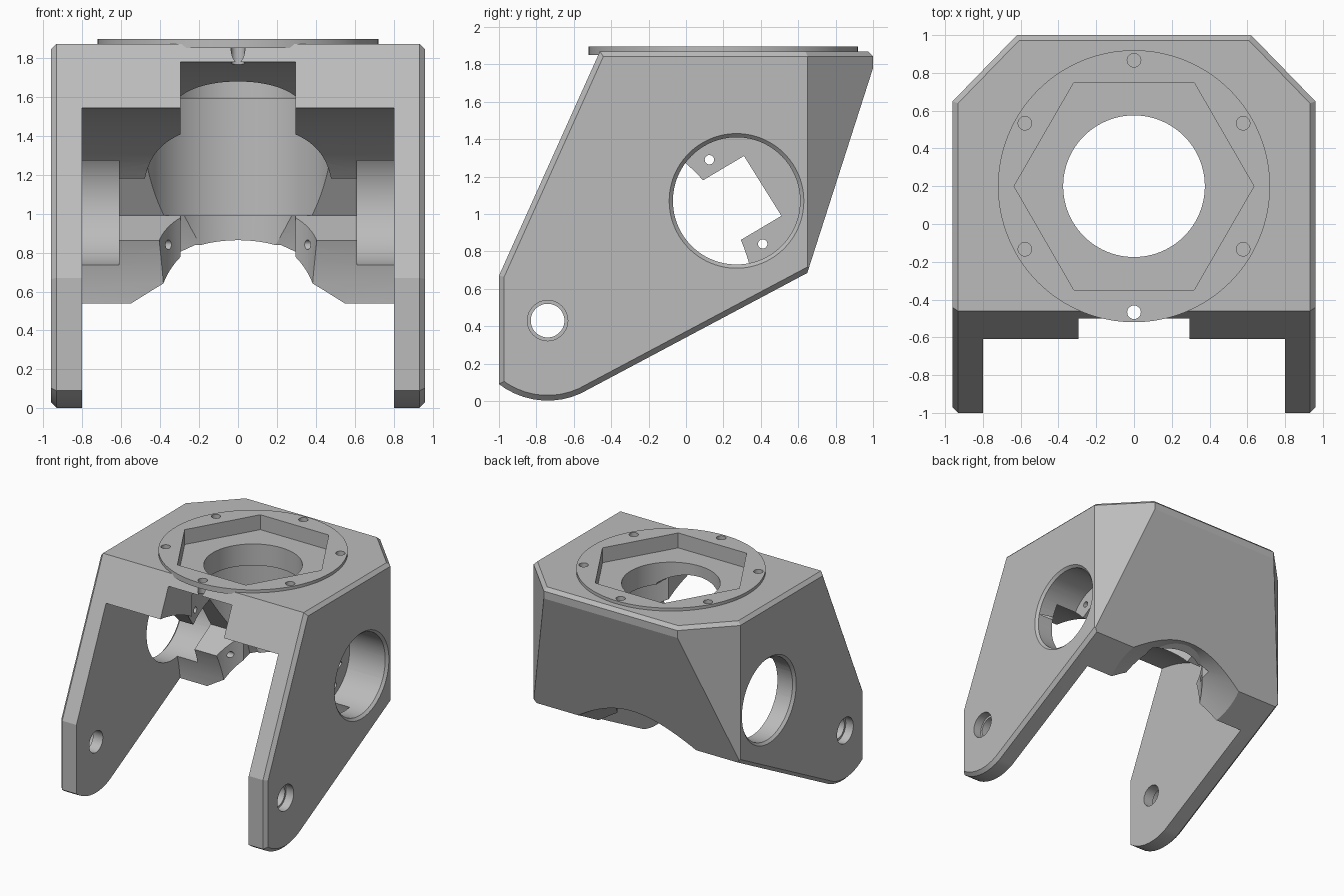
import bpy, bmesh, math
from mathutils import Vector

cube = bpy.data.objects.get("Cube")
if cube:
    bpy.data.objects.remove(cube, do_unlink=True)

# One grey plastic for the whole bracket
grey = bpy.data.materials.new("matte_grey")
grey.use_nodes = True
grey.diffuse_color = (0.5, 0.5, 0.5, 1)
grey.node_tree.nodes["Principled BSDF"].inputs["Base Color"].default_value = (0.5, 0.5, 0.5, 1)

PIVOT = (-0.74, 0.43)    # leg hinge, y and z
MOTOR = (0.27, 1.07)     # side motor, y and z
HUB = (0, 0.2)           # vertical axis, x and y
HALF = 0.96              # half width


def make_object(name, bm):
    bmesh.ops.recalc_face_normals(bm, faces=bm.faces)
    mesh = bpy.data.meshes.new(name)
    bm.to_mesh(mesh)
    bm.free()
    mesh.materials.append(grey)
    obj = bpy.data.objects.new(name, mesh)
    bpy.context.collection.objects.link(obj)
    return obj


def loft(name, ring_a, ring_b):
    bm = bmesh.new()
    a = [bm.verts.new(p) for p in ring_a]
    b = [bm.verts.new(p) for p in ring_b]
    bm.faces.new(a)
    bm.faces.new(b)
    for i in range(len(a)):
        j = (i + 1) % len(a)
        bm.faces.new((a[i], a[j], b[j], b[i]))
    return make_object(name, bm)


def circle(centre, r, n):
    return [(centre[0] + r * math.cos(math.tau * i / n),
             centre[1] + r * math.sin(math.tau * i / n)) for i in range(n)]


def upright(name, centre, r, lo, hi, n=96):
    pts = circle(centre, r, n)
    return loft(name, [(x, y, lo) for x, y in pts], [(x, y, hi) for x, y in pts])


def sideways(name, pts, lo, hi, end_pts=None):
    return loft(name, [(lo, y, z) for y, z in pts], [(hi, y, z) for y, z in end_pts or pts])


def combine(target, tool, operation="DIFFERENCE"):
    mod = target.modifiers.new("cut", "BOOLEAN")
    mod.operation = operation
    mod.solver = "EXACT"
    mod.object = tool
    bpy.context.view_layer.update()
    graph = bpy.context.evaluated_depsgraph_get()
    mesh = bpy.data.meshes.new_from_object(target.evaluated_get(graph))
    target.modifiers.clear()
    target.data = mesh
    bpy.data.objects.remove(tool, do_unlink=True)


# Outer shell: a block trimmed by planes, with chamfered edges
shell = bmesh.new()
bmesh.ops.create_cube(shell, size=4)


def trim(normal, distance):
    n = Vector(normal)
    length = n.length
    bmesh.ops.bisect_plane(shell, geom=shell.verts[:] + shell.edges[:] + shell.faces[:],
                           dist=1e-5, plane_co=n * distance / length ** 2,
                           plane_no=n / length, clear_outer=True)
    rim = [e for e in shell.edges if e.is_boundary]
    if rim:
        bmesh.ops.holes_fill(shell, edges=rim, sides=0)


def side_plane(start, end):
    # Outward normal of a profile edge running clockwise in y, z
    n = Vector((0, start[1] - end[1], end[0] - start[0])).normalized()
    return n, n.y * start[0] + n.z * start[1]


CHAMFER = 0.028
front = side_plane((-1, 0.67), (-0.46, 1.87))
back = side_plane((1, 1.78), (0.65, 0.69))
top = (Vector((0, 0, 1)), 1.87)
rear = (Vector((0, 1, 0)), 1.0)
toe = (Vector((0, -1, 0)), 1.0)
rounded = []
for step in range(14):
    angle = math.radians(28 - 7 * step)
    n = Vector((0, math.sin(angle), -math.cos(angle)))
    rounded.append((n, n.y * PIVOT[0] + n.z * PIVOT[1] + 0.427))

for n, d in [front, back, top, rear, toe] + rounded:
    trim(n, d)
for s in (-1, 1):
    side = Vector((s, 0, 0))
    trim(side, HALF)
    corner = Vector((s * 0.35, 0.34, 0)).normalized()
    corner_d = abs(corner.x) * HALF + corner.y * 0.65
    trim(corner, corner_d)
    trim(corner + top[0], corner_d + top[1] - CHAMFER)
    for n, d in [front, top, toe] + rounded:
        trim(n + side, d + HALF - CHAMFER)
trim(top[0] + rear[0], top[1] + rear[1] - CHAMFER)
body = make_object("hip_bracket", shell)

# Raised round flange on top
combine(body, upright("flange", HUB, 0.72, 1.85, 1.895, 128), "UNION")

# Swing clearance for the leg, wide and then narrow
combine(body, sideways("leg_clearance", circle(PIVOT, 1.12, 120), -0.8, 0.8))
combine(body, sideways("knee_clearance", circle(PIVOT, 1.37, 144), -0.295, 0.295))

# Vertical bore: hexagon seat, neck, chamber and lower bore
combine(body, upright("hexagon_seat", HUB, 0.635, 1.77, 2.1, 6))
combine(body, upright("neck", HUB, 0.375, 1.5, 1.9))
combine(body, upright("chamber", HUB, 0.49, 0.99, 1.59))
combine(body, upright("lower_bore", HUB, 0.415, 0.3, 1.1))

# Flared mouth square to the sloping underside
down = rounded[0][0]
along = Vector((0, -down.z, down.y))
mouth = Vector((0, 0.51, 0.615))


def mouth_ring(r, height):
    return [mouth - down * height + Vector((x, 0, 0)) + along * y for x, y in circle((0, 0), r, 96)]


combine(body, loft("flared_mouth", mouth_ring(0.65, -0.05), mouth_ring(0.27, 0.17)))

# Square motor slot running through both inner walls
slot = [(0.31, 1.31), (0.51, 0.99), (-0.006, 0.684), (-0.206, 1.004)]
combine(body, sideways("motor_slot", slot, -0.63, 0.63))

# Side openings, hinge holes and motor screw holes
for s in (-1, 1):
    combine(body, sideways("motor_bore", circle(MOTOR, 0.34, 96), s * 0.61, s * 1.1))
    combine(body, sideways("motor_bore_chamfer", circle(MOTOR, 0.338, 96),
                           s * 0.938, s * 0.97, circle(MOTOR, 0.37, 96)))
    combine(body, sideways("hinge_hole", circle(PIVOT, 0.09, 48), s * 0.7, s * 1.1))
    combine(body, sideways("hinge_recess", circle(PIVOT, 0.108, 48), s * 0.89, s * 1.1))
    for centre in ((0.41, 0.84), (0.125, 1.29)):
        combine(body, sideways("screw_hole", circle(centre, 0.025, 24), s * 0.25, s * 0.7))

# Ring of bolt holes in the flange
for x, y in circle((0, 0), 0.667, 6):
    combine(body, upright("bolt_hole", (HUB[0] - y, HUB[1] + x), 0.036, 1.74, 2.1, 32))

# Smooth the bores, keep the edges crisp
if not body.data.materials:
    body.data.materials.append(grey)
bpy.ops.object.select_all(action="DESELECT")
body.select_set(True)
bpy.context.view_layer.objects.active = body
bpy.ops.object.shade_smooth_by_angle(angle=math.radians(14))
